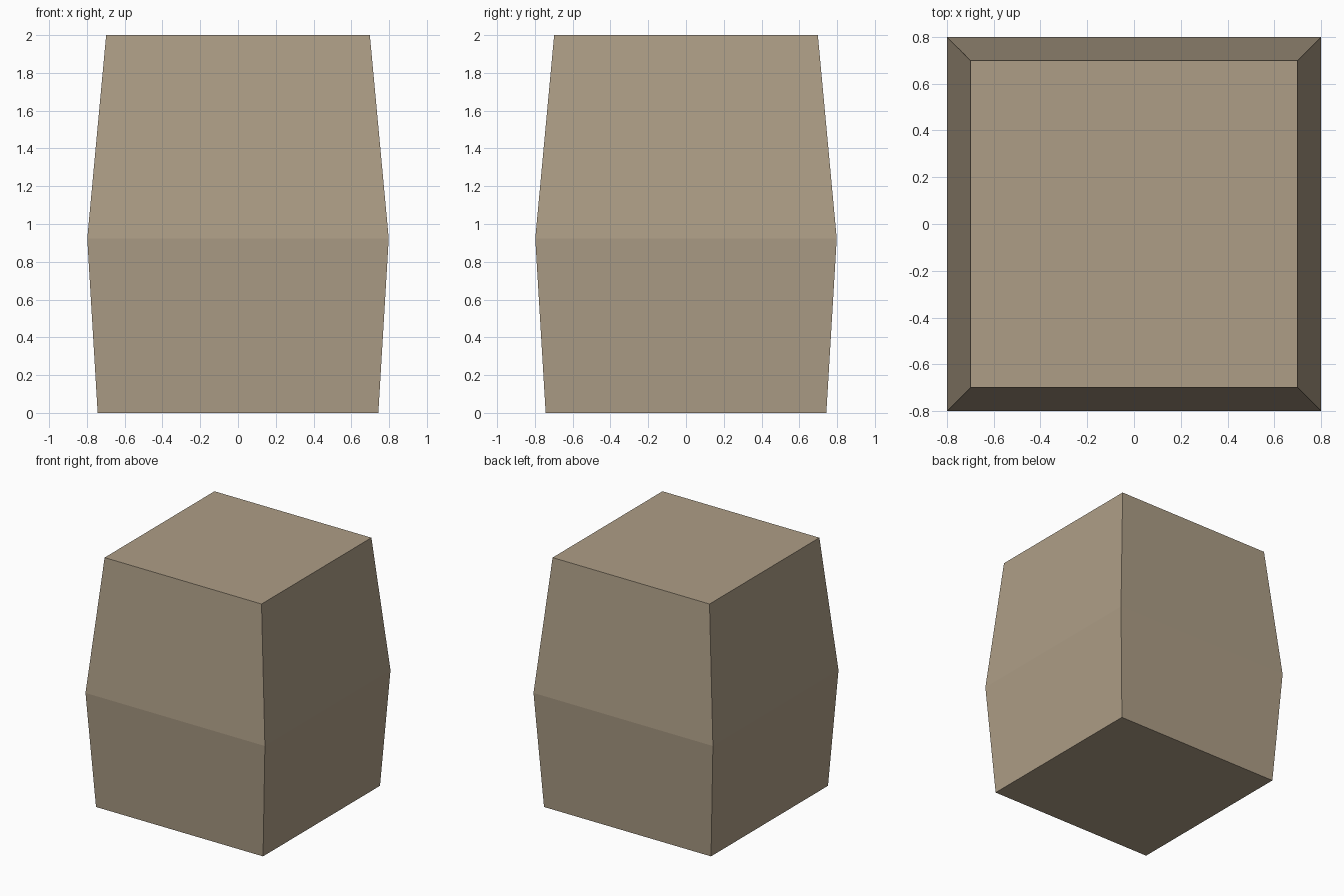
import bpy, bmesh

if "Cube" in bpy.data.objects:
    bpy.data.objects.remove(bpy.data.objects["Cube"])

# Square cross-sections from bottom to top: (height, half width)
SECTIONS = [(0.0, 0.743), (0.923, 0.798), (2.0, 0.698)]
CORNERS = [(-1, -1), (1, -1), (1, 1), (-1, 1)]

# Bulging four-sided barrel body, closed at both ends
bm = bmesh.new()
rings = [[bm.verts.new((sx * w, sy * w, z)) for sx, sy in CORNERS]
         for z, w in SECTIONS]
for low, high in zip(rings, rings[1:]):
    for i in range(4):
        j = (i + 1) % 4
        bm.faces.new((low[i], low[j], high[j], high[i]))
bm.faces.new(rings[0][::-1])
bm.faces.new(rings[-1])
bmesh.ops.recalc_face_normals(bm, faces=bm.faces)

mesh = bpy.data.meshes.new("barrel_body")
bm.to_mesh(mesh)
bm.free()
body = bpy.data.objects.new("barrel_body", mesh)
bpy.context.collection.objects.link(body)

# Tan finish
tan = bpy.data.materials.new("tan")
tan.diffuse_color = (0.42, 0.34, 0.24, 1)
tan.use_nodes = True
tan.node_tree.nodes["Principled BSDF"].inputs["Base Color"].default_value = tan.diffuse_color
mesh.materials.append(tan)
